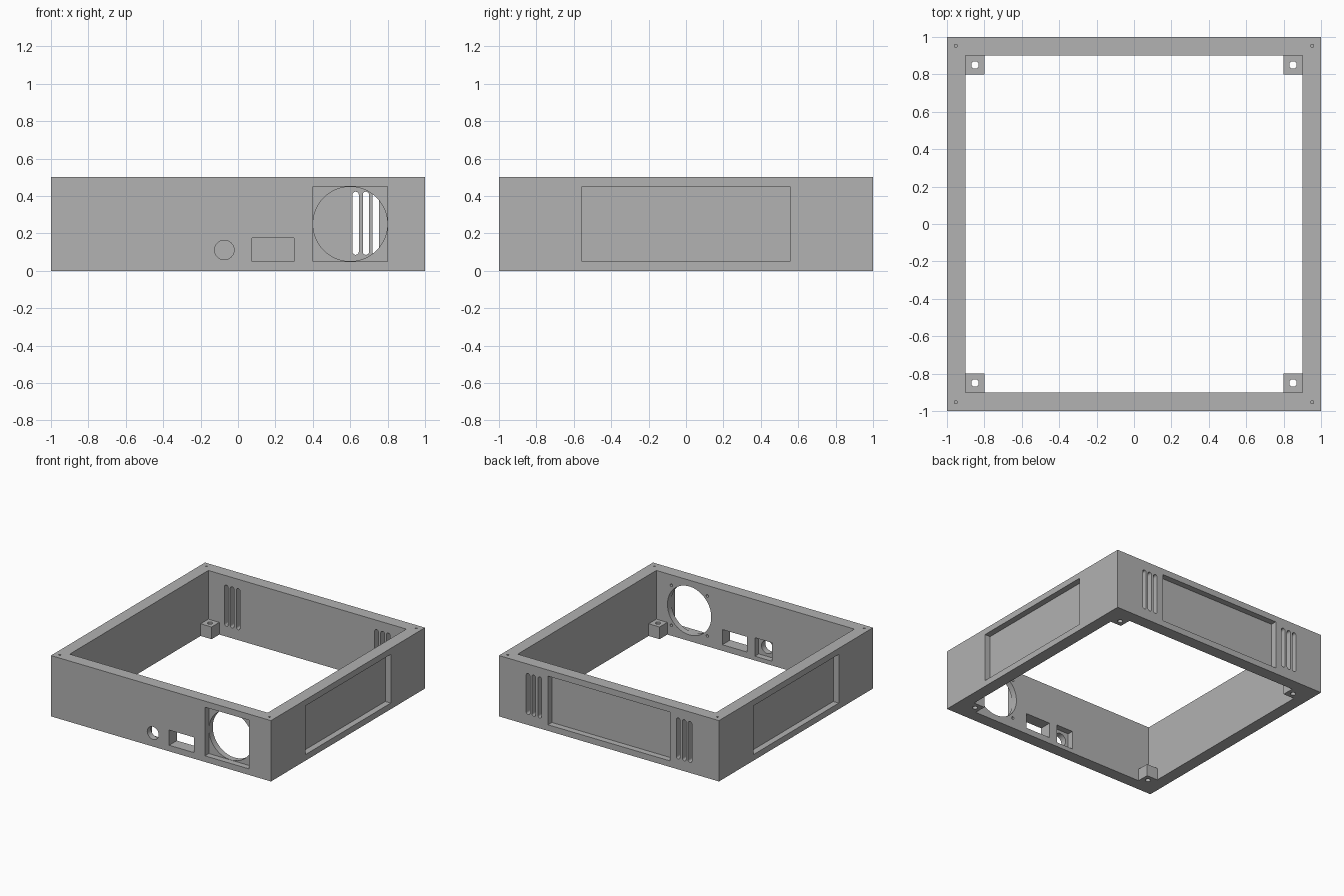
import bpy, bmesh
from math import pi, cos, sin
from mathutils import Matrix

cube = bpy.data.objects.get("Cube")
if cube:
    bpy.data.objects.remove(cube, do_unlink=True)

grey = bpy.data.materials.new("light_grey")
grey.use_nodes = True
colour = (0.445, 0.445, 0.445, 1)
grey.diffuse_color = colour
grey.node_tree.nodes["Principled BSDF"].inputs["Base Color"].default_value = colour

H, WALL, RECESS = 0.5, 0.1, 0.05   # height, wall thickness, recess depth


def add_object(name, bm):
    mesh = bpy.data.meshes.new(name)
    bmesh.ops.recalc_face_normals(bm, faces=bm.faces)
    bm.to_mesh(mesh)
    bm.free()
    mesh.materials.append(grey)
    obj = bpy.data.objects.new(name, mesh)
    bpy.context.collection.objects.link(obj)
    return obj


def box(name, x, y, z):
    """Box from (min, max) ranges on each axis."""
    bm = bmesh.new()
    bmesh.ops.create_cube(bm, size=1)
    for v in bm.verts:
        v.co = [(lo + hi) / 2 + c * (hi - lo) for c, (lo, hi) in zip(v.co, (x, y, z))]
    return add_object(name, bm)


def rod(name, centre, radius, length, axis="Z", segments=32, stretch=0):
    """Rod about a centre; stretch pulls its upper and lower halves apart into a slot."""
    bm = bmesh.new()
    ring = []
    for half, sign in ((0, 1), (1, -1)):
        for i in range(segments // 2 + (1 if stretch else 0)):
            a = half * pi + 2 * pi * i / segments
            ring.append(bm.verts.new((radius * cos(a), radius * sin(a) + sign * stretch, -length / 2)))
    base = bm.faces.new(ring)
    out = bmesh.ops.extrude_face_region(bm, geom=[base])
    top = [e for e in out["geom"] if isinstance(e, bmesh.types.BMVert)]
    bmesh.ops.translate(bm, verts=top, vec=(0, 0, length))
    if axis == "Y":
        bm.transform(Matrix.Rotation(pi / 2, 4, "X"))
    bm.transform(Matrix.Translation(centre))
    return add_object(name, bm)


def cut(target, cutter):
    mod = target.modifiers.new("cut", "BOOLEAN")
    mod.operation, mod.solver, mod.object = "DIFFERENCE", "EXACT", cutter
    with bpy.context.temp_override(object=target, active_object=target):
        bpy.ops.object.modifier_apply(modifier=mod.name)
    bpy.data.objects.remove(cutter, do_unlink=True)


def smooth(obj):
    bpy.ops.object.select_all(action="DESELECT")
    obj.select_set(True)
    bpy.context.view_layer.objects.active = obj
    bpy.ops.object.shade_smooth_by_angle(angle=pi / 6)


# Open rectangular frame
frame = box("case_frame", (-1, 1), (-1, 1), (0, H))
inner = 1 - WALL
cut(frame, box("cavity", (-inner, inner), (-inner, inner), (-0.1, H + 0.1)))

# Shallow panels on both sides and the back
panel, panel_z = (-0.555, 0.555), (0.05, 0.45)
deep = 1 - RECESS
cut(frame, box("side_recess", (deep, 1.1), panel, panel_z))
cut(frame, box("side_recess", (-1.1, -deep), panel, panel_z))
cut(frame, box("back_recess", panel, (deep, 1.1), panel_z))

# Three vent slots on each side of the back panel
for side in (-1, 1):
    for i in range(3):
        x = side * (0.629 + 0.052 * i + (0.003 if i else 0))
        cut(frame, rod("vent", (x, 0.95, 0.254), 0.017, 0.3, "Y", 16, 0.152))

# Fan opening: square seat outside, round hole, blind screw holes inside
fan_x, fan_z = 0.6, 0.25
cut(frame, box("fan_seat", (0.4, 0.8), (-1.1, -deep), panel_z))
cut(frame, rod("fan_hole", (fan_x, -0.95, fan_z), 0.199, 0.3, "Y", 64))
for sx in (-1, 1):
    for sz in (-1, 1):
        cut(frame, rod("fan_screw", (fan_x + sx * 0.164, -0.9, fan_z + sz * 0.164),
                       0.011, 0.06, "Y", 16))

# Rectangular port, and round socket with a square seat inside
cut(frame, box("port", (0.075, 0.3), (-1.1, -0.8), (0.05, 0.175)))
cut(frame, box("socket_seat", (-0.15, 0.004), (-deep, -0.8), (0.035, 0.187)))
cut(frame, rod("socket_hole", (-0.073, -0.95, 0.111), 0.052, 0.3, "Y"))

# Corner screw holes in the rim, and drilled corner posts
for sx, xname in ((-1, "right"), (1, "left")):
    for sy, yname in ((-1, "front"), (1, "back")):
        cut(frame, rod("rim_screw", (sx * 0.953, sy * 0.953, H), 0.008, 0.2, "Z", 16))
        post = box(f"{yname}_{xname}_post", sorted((sx * 0.8, sx * inner)),
                   sorted((sy * 0.8, sy * inner)), (0, 0.1))
        cut(post, rod("post_hole", (sx * 0.85, sy * 0.85, 0.05), 0.02, 0.3))
        smooth(post)
smooth(frame)
